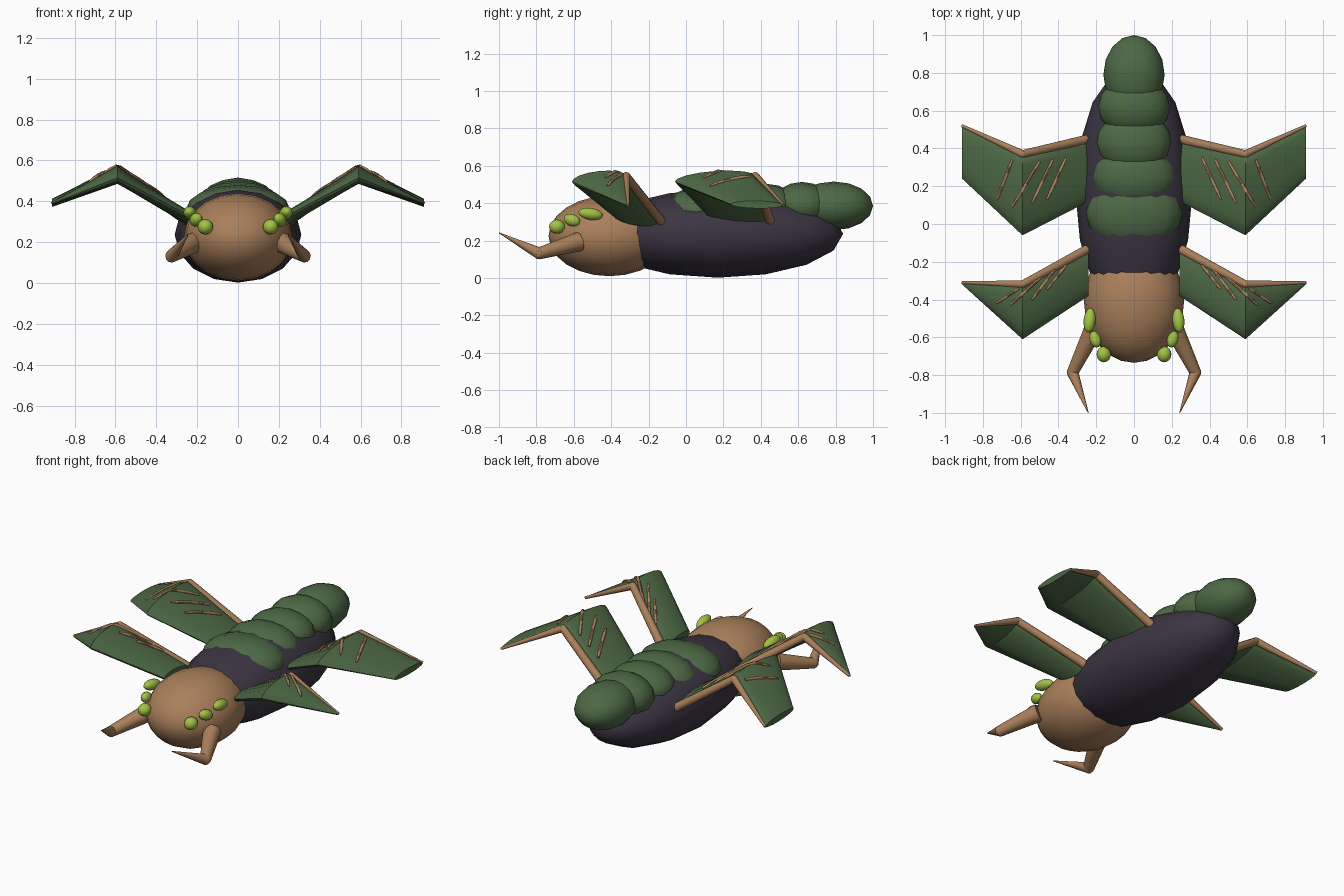
import bpy, bmesh, math
from mathutils import Vector, Matrix

cube = bpy.data.objects.get("Cube")
if cube:
    bpy.data.objects.remove(cube, do_unlink=True)


def material(name, rgb):
    m = bpy.data.materials.new(name)
    m.use_nodes = True
    m.diffuse_color = (*rgb, 1)
    m.node_tree.nodes["Principled BSDF"].inputs["Base Color"].default_value = (*rgb, 1)
    return m


BROWN = material("tan brown", (0.40, 0.215, 0.105))
GREEN = material("moss green", (0.075, 0.14, 0.06))
PURPLE = material("dark purple", (0.045, 0.035, 0.055))
LIME = material("lime", (0.36, 0.54, 0.06))


def finish(name, bm, mat, angle=60):
    bmesh.ops.recalc_face_normals(bm, faces=bm.faces)
    me = bpy.data.meshes.new(name)
    bm.to_mesh(me)
    bm.free()
    me.materials.append(mat)
    ob = bpy.data.objects.new(name, me)
    bpy.context.collection.objects.link(ob)
    bpy.ops.object.select_all(action="DESELECT")
    ob.select_set(True)
    bpy.context.view_layer.objects.active = ob
    bpy.ops.object.shade_smooth_by_angle(angle=math.radians(angle))
    return ob


def ellipsoid(name, centre, radii, mat, tilt=(0, 0, 0), seg=16, rings=8):
    """Ellipsoid with its poles along y."""
    bm = bmesh.new()
    bmesh.ops.create_uvsphere(bm, u_segments=seg, v_segments=rings, radius=1)
    turn = (Matrix.Rotation(tilt[2], 4, "Z") @ Matrix.Rotation(tilt[0], 4, "X"))
    bm.transform(Matrix.Translation(centre) @ turn @ Matrix.Diagonal((*radii, 1))
                 @ Matrix.Rotation(math.pi / 2, 4, "X"))
    return finish(name, bm, mat)


def limb(name, points, radii, mat, sides=10):
    """Chain of tapered cones through the points."""
    bm = bmesh.new()
    for a, b, ra, rb in zip(points, points[1:], radii, radii[1:]):
        a, b = Vector(a), Vector(b)
        d = b - a
        place = Matrix.Translation((a + b) / 2) @ d.to_track_quat("Z", "Y").to_matrix().to_4x4()
        bmesh.ops.create_cone(bm, cap_ends=True, segments=sides, radius1=ra, radius2=rb,
                              depth=d.length, matrix=place)
    for p, r in zip(points[1:-1], radii[1:-1]):
        bmesh.ops.create_uvsphere(bm, u_segments=sides, v_segments=6, radius=r,
                                  matrix=Matrix.Translation(p))
    return finish(name, bm, mat)


def flip(s, p):
    return (s * p[0], p[1], p[2])


# Body and head
ellipsoid("body", (0, 0.17, 0.237), (0.31, 0.67, 0.235), PURPLE)
ellipsoid("head", (0, -0.41, 0.225), (0.265, 0.325, 0.215), BROWN, seg=20, rings=12)

# Overlapping back plates ending in the tail tip
plates = [
    ("back_plate_1", 0.06, 0.360, (0.255, 0.20, 0.120)),
    ("back_plate_2", 0.25, 0.373, (0.225, 0.17, 0.122)),
    ("back_plate_3", 0.43, 0.382, (0.200, 0.17, 0.122)),
    ("back_plate_4", 0.62, 0.390, (0.190, 0.16, 0.124)),
    ("tail_tip", 0.79, 0.386, (0.162, 0.21, 0.130)),
]
for name, y, z, radii in plates:
    ellipsoid(name, (0, y, z), radii, GREEN)


# A wing is lofted through stations: x, leading y, trailing y, leading z, trailing z, half thickness
def station_at(stations, x):
    for a, b in zip(stations, stations[1:]):
        if x <= b[0]:
            t = (x - a[0]) / (b[0] - a[0])
            return [p + (q - p) * t for p, q in zip(a, b)]
    return stations[-1]


def surface(stations, x, y):
    _, lead, trail, zl, zt, h = station_at(stations, x)
    u = min(max((lead - y) / (lead - trail), 0), 1)
    return zl + (zt - zl) * u + h * math.sqrt(max(0, 1 - (2 * u - 1) ** 2))


def wing(name, s, stations, veins):
    n = 16
    bm = bmesh.new()
    loops = []
    for x, lead, trail, zl, zt, h in stations:
        loop = []
        for i in range(n):
            a = 2 * math.pi * i / n
            u = (1 - math.cos(a)) / 2
            loop.append(bm.verts.new((s * x, lead + (trail - lead) * u,
                                      zl + (zt - zl) * u + h * math.sin(a))))
        loops.append(loop)
    for A, B in zip(loops, loops[1:]):
        for i in range(n):
            j = (i + 1) % n
            bm.faces.new((A[i], A[j], B[j], B[i]))
    bm.faces.new(loops[0])
    bm.faces.new(loops[-1])
    finish(name + "_membrane", bm, GREEN, 35)
    # Bone along the leading edge
    limb(name + "_bone", [(s * q[0], q[1], q[3]) for q in stations],
         [0.026, 0.022, 0.008], BROWN)
    # Raised veins following the upper surface
    for k, (x0, y0, x1, y1) in enumerate(veins):
        pts = []
        for i in range(7):
            t = i / 6
            x, y = x0 + (x1 - x0) * t, y0 + (y1 - y0) * t
            pts.append((s * x, y, surface(stations, x, y) + 0.002))
        limb(f"{name}_vein_{k + 1}", pts, [0.007] + [0.009] * 5 + [0.005], BROWN, 6)


rear = [(0.24, 0.45, 0.12, 0.30, 0.33, 0.035),
        (0.59, 0.37, -0.06, 0.545, 0.515, 0.042),
        (0.91, 0.52, 0.24, 0.39, 0.395, 0.02)]
rear_veins = [(0.36, 0.35, 0.46, 0.13), (0.43, 0.34, 0.54, 0.11),
              (0.50, 0.33, 0.645, 0.09), (0.645, 0.34, 0.725, 0.13)]
fore = [(0.24, -0.13, -0.38, 0.30, 0.33, 0.035),
        (0.59, -0.32, -0.61, 0.545, 0.515, 0.042),
        (0.91, -0.31, -0.32, 0.39, 0.39, 0.006)]
fore_veins = [(0.36, -0.22, 0.46, -0.345), (0.42, -0.24, 0.54, -0.40),
              (0.49, -0.28, 0.655, -0.43), (0.61, -0.34, 0.73, -0.42)]

for side, s in (("left", 1), ("right", -1)):
    wing(side + "_rear_wing", s, rear, rear_veins)
    wing(side + "_front_wing", s, fore, fore_veins)

    # Row of three eyes
    ellipsoid(side + "_rear_eye", flip(s, (0.235, -0.51, 0.343)), (0.032, 0.066, 0.032),
              LIME, (-0.15, 0, s * 0.1))
    ellipsoid(side + "_middle_eye", flip(s, (0.205, -0.61, 0.31)), (0.03, 0.046, 0.032),
              LIME, (-0.3, 0, -s * 0.3))
    ellipsoid(side + "_front_eye", flip(s, (0.16, -0.69, 0.275)), (0.038, 0.042, 0.038), LIME)

    # Bent mandible
    limb(side + "_mandible",
         [flip(s, p) for p in ((0.22, -0.57, 0.195), (0.325, -0.785, 0.132), (0.242, -1.0, 0.242))],
         [0.052, 0.032, 0.002], BROWN)
